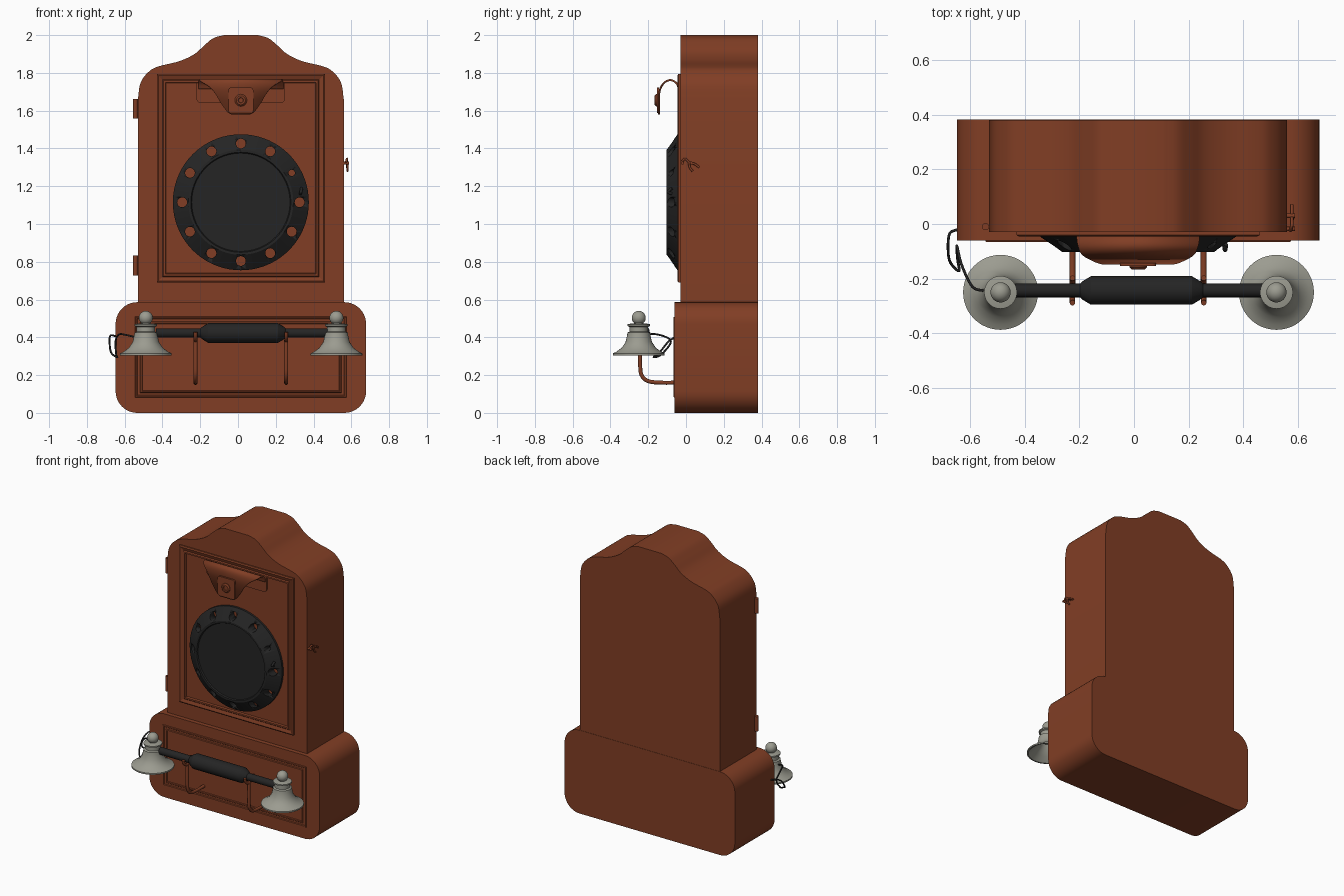
import bpy, bmesh, math
from mathutils import Matrix, Vector

if "Cube" in bpy.data.objects:
    bpy.data.objects.remove(bpy.data.objects["Cube"], do_unlink=True)

CX = 0.015  # centre line of the cabinet


def material(name, rgb):
    m = bpy.data.materials.new(name)
    m.use_nodes = True
    m.diffuse_color = (*rgb, 1)
    m.node_tree.nodes["Principled BSDF"].inputs["Base Color"].default_value = (*rgb, 1)
    return m


WOOD = material("reddish brown wood", (0.22, 0.048, 0.018))
BLACK = material("soft black", (0.018, 0.018, 0.018))
METAL = material("warm grey metal", (0.33, 0.33, 0.28))


def finish(name, bm, mat, angle=30):
    bmesh.ops.recalc_face_normals(bm, faces=bm.faces)
    me = bpy.data.meshes.new(name)
    bm.to_mesh(me)
    bm.free()
    ob = bpy.data.objects.new(name, me)
    bpy.context.collection.objects.link(ob)
    me.materials.append(mat)
    bpy.ops.object.select_all(action="DESELECT")
    ob.select_set(True)
    bpy.context.view_layer.objects.active = ob
    bpy.ops.object.shade_smooth_by_angle(angle=math.radians(angle))
    return ob


def smooth_path(points, steps=6):
    """Catmull-Rom curve through points of any dimension."""
    p = [Vector(q) for q in points]
    p = [2 * p[0] - p[1]] + p + [2 * p[-1] - p[-2]]
    out = []
    for a, b, c, d in zip(p, p[1:], p[2:], p[3:]):
        for i in range(steps):
            t = i / steps
            out.append(0.5 * (2 * b + (c - a) * t + (2 * a - 5 * b + 4 * c - d) * t ** 2
                              + (3 * b - a - 3 * c + d) * t ** 3))
    return out + [p[-2]]


def prism(name, outline, y0, y1, mat):
    """Extrude an x-z outline along y."""
    bm = bmesh.new()
    face = bm.faces.new([bm.verts.new((x, y0, z)) for x, z in outline])
    ext = bmesh.ops.extrude_face_region(bm, geom=[face])["geom"]
    bmesh.ops.translate(bm, vec=(0, y1 - y0, 0),
                        verts=[v for v in ext if isinstance(v, bmesh.types.BMVert)])
    return finish(name, bm, mat)


def rounded_rect(cx, cz, hw, hh, r, n=10):
    pts = []
    for k, (sx, sz) in enumerate([(1, 1), (-1, 1), (-1, -1), (1, -1)]):
        for i in range(n + 1):
            a = math.pi / 2 * (k + i / n)
            pts.append((cx + sx * (hw - r) + r * math.cos(a),
                        cz + sz * (hh - r) + r * math.sin(a)))
    return pts


def lathe(name, profile, loc, mat, front=False, steps=48):
    """Spin (radius, height) pairs; front turns the axis towards -y."""
    bm = bmesh.new()
    vs = [bm.verts.new((r, 0, h)) for r, h in profile]
    es = [bm.edges.new(pair) for pair in zip(vs, vs[1:])]
    bmesh.ops.spin(bm, geom=vs + es, axis=(0, 0, 1), cent=(0, 0, 0),
                   angle=2 * math.pi, steps=steps)
    bmesh.ops.remove_doubles(bm, verts=bm.verts, dist=1e-5)
    turn = Matrix.Rotation(math.pi / 2, 4, "X") if front else Matrix()
    bm.transform(Matrix.Translation(loc) @ turn)
    return finish(name, bm, mat)


def pipe(name, points, radius, mat, smooth=True):
    cu = bpy.data.curves.new(name, "CURVE")
    cu.dimensions = "3D"
    cu.bevel_depth = radius
    cu.bevel_resolution = 3
    cu.use_fill_caps = True
    pts = smooth_path(points) if smooth else points
    sp = cu.splines.new("POLY")
    sp.points.add(len(pts) - 1)
    for q, p in zip(sp.points, pts):
        q.co = (*p, 1)
    sp.use_smooth = True
    cu.materials.append(mat)
    ob = bpy.data.objects.new(name, cu)
    bpy.context.collection.objects.link(ob)
    return ob


def moulding(name, hw, z0, z1, profile, mat):
    """Rectangular frame; profile is (inset, y) pairs from outside to inside."""
    bm = bmesh.new()
    rings = [[bm.verts.new((CX + sx * (hw - d), y, z)) for sx, z in
              ((-1, z0 + d), (1, z0 + d), (1, z1 - d), (-1, z1 - d))] for d, y in profile]
    for a, b in zip(rings, rings[1:]):
        for i in range(4):
            j = (i + 1) % 4
            bm.faces.new((a[i], a[j], b[j], b[i]))
    return finish(name, bm, mat, 10)


# Cabinet: tall case with a crested top, and a wider rounded base
crest = [(0.545, 1.66), (0.53, 1.75), (0.483, 1.81), (0.43, 1.836), (0.325, 1.862),
         (0.245, 1.90), (0.192, 1.947), (0.145, 1.984), (0.09, 2.0)]
half = [(0.545, 0.5)] + [tuple(p) for p in smooth_path(crest, 5)]
prism("upper_case", [(CX + x, z) for x, z in half] + [(CX - x, z) for x, z in reversed(half)],
      -0.03, 0.38, WOOD)
prism("base_box", rounded_rect(CX, 0.293, 0.663, 0.293, 0.115), -0.06, 0.382, WOOD)

# Raised frames on the door and the base
moulding("door_frame", 0.445, 0.69, 1.795,
         [(0, -0.028), (0, -0.04), (0.008, -0.045), (0.03, -0.037), (0.036, -0.044),
          (0.046, -0.044), (0.05, -0.028)], WOOD)
moulding("base_frame", 0.56, 0.08, 0.51,
         [(0, -0.058), (0.004, -0.066), (0.01, -0.066), (0.014, -0.061), (0.026, -0.061),
          (0.03, -0.066), (0.036, -0.066), (0.04, -0.058)], WOOD)

# Dial with a ring of finger holes cut through the sloping rim
DZ = 1.115
dial = lathe("dial", [(0, 0.029), (0.36, 0.029), (0.36, 0.045), (0.278, 0.102), (0.265, 0.102),
                      (0.26, 0.094), (0, 0.094)], (CX, 0, DZ), BLACK, True, 72)
bm = bmesh.new()
for i in range(12):
    a = i * math.pi / 6
    r = 0.017 if i == 1 else 0.026
    spot = Vector((CX + 0.311 * math.cos(a), -0.07, DZ + 0.311 * math.sin(a)))
    bmesh.ops.create_cone(bm, cap_ends=True, segments=20, radius1=r, radius2=r, depth=0.2,
                          matrix=Matrix.Translation(spot) @ Matrix.Rotation(math.pi / 2, 4, "X"))
cutter = finish("hole_cutter", bm, BLACK)
cutter.hide_render = True
mod = dial.modifiers.new("holes", "BOOLEAN")
mod.operation = "DIFFERENCE"
mod.solver = "EXACT"
mod.object = cutter
bpy.context.view_layer.objects.active = dial
bpy.ops.object.modifier_apply(modifier="holes")
bpy.data.objects.remove(cutter, do_unlink=True)
pipe("finger_stop", [(CX + 0.315, -0.075, 1.16), (CX + 0.318, -0.095, 1.17),
                     (CX + 0.322, -0.075, 1.19)], 0.008, BLACK)

# Curled mouthpiece bracket: a sheet following (y, z, half width)
prism("bracket_plate", rounded_rect(CX, 1.702, 0.235, 0.062, 0.025, 5), -0.038, -0.028, WOOD)
sheet = [(-0.038, 1.715, 0.225), (-0.05, 1.745, 0.225), (-0.08, 1.762, 0.22),
         (-0.11, 1.752, 0.205), (-0.132, 1.725, 0.165), (-0.142, 1.69, 0.135),
         (-0.143, 1.65, 0.112), (-0.143, 1.61, 0.085), (-0.143, 1.59, 0.068),
         (-0.143, 1.58, 0.05)]
bm = bmesh.new()
rows = [[bm.verts.new((CX + s * w, y, z)) for s in (-1, 1)] for y, z, w in smooth_path(sheet, 4)]
for a, b in zip(rows, rows[1:]):
    bm.faces.new((a[0], a[1], b[1], b[0]))
bracket = finish("mouthpiece_bracket", bm, WOOD)
solid = bracket.modifiers.new("thickness", "SOLIDIFY")
solid.thickness = 0.01
solid.offset = 0
prism("mouthpiece_plate", rounded_rect(CX, 1.655, 0.066, 0.068, 0.015, 4), -0.154, -0.142, WOOD)
lathe("mouthpiece_button", [(0, 0.15), (0.032, 0.15), (0.032, 0.158), (0.024, 0.166),
                            (0.014, 0.166), (0.012, 0.162), (0, 0.162)],
      (CX, 0, 1.655), WOOD, True, 32)

# Handset bar with its thick faceted grip
HY, HZ = -0.243, 0.423
bar = lathe("handset_bar", [(0, -0.46), (0.025, -0.46), (0.025, -0.225), (0.034, -0.215),
                            (0.052, -0.185), (0.052, 0.185), (0.034, 0.215), (0.025, 0.225),
                            (0.025, 0.46), (0, 0.46)], (0, 0, 0), BLACK, steps=16)
bar.data.transform(Matrix.Translation((CX + 0.012, HY, HZ)) @ Matrix.Rotation(math.pi / 2, 4, "Y"))

# Hollow bells with a collar and ball on top
ball = [(0.037 * math.cos(a), 0.503 + 0.037 * math.sin(a))
        for a in (math.radians(-50 + 14 * i) for i in range(10))]
bell_profile = [(0, 0.40), (0.04, 0.395), (0.06, 0.365), (0.09, 0.335), (0.128, 0.305),
                (0.137, 0.305), (0.137, 0.315), (0.118, 0.324), (0.09, 0.345), (0.07, 0.375),
                (0.062, 0.41), (0.06, 0.425), (0.049, 0.43), (0.049, 0.455), (0.06, 0.46),
                (0.06, 0.469), (0.035, 0.474)] + ball + [(0, 0.54)]
for side, x in (("right", -0.488), ("left", 0.521)):
    lathe(side + "_bell", bell_profile, (x, -0.25, 0), METAL)

# Cradle hooks: a bent arm and a fork under the bar
for side, x in (("right", -0.225), ("left", 0.255)):
    pipe(side + "_cradle_arm", [(x, -0.05, 0.16), (x, -0.13, 0.16), (x, -0.2, 0.168),
                                (x, -0.235, 0.2), (x, -0.243, 0.26), (x, HY, 0.385)], 0.011, WOOD)
    fork = [(x, HY + 0.045 * math.cos(a), HZ + 0.005 + 0.045 * math.sin(a))
            for a in (math.pi * (1 + i / 12) for i in range(13))]
    pipe(side + "_cradle_fork", fork, 0.01, WOOD, False)

# Looping cord from the right bell to the side of the base
pipe("cord", [(-0.54, -0.245, 0.40), (-0.59, -0.23, 0.412), (-0.63, -0.15, 0.415),
              (-0.648, -0.08, 0.38), (-0.645, -0.13, 0.31), (-0.64, -0.172, 0.295),
              (-0.672, -0.14, 0.32), (-0.68, -0.09, 0.38), (-0.674, -0.035, 0.41),
              (-0.645, -0.02, 0.405)], 0.005, BLACK)

# Hinges on one side of the door
for name, z in (("upper_hinge", 1.61), ("lower_hinge", 0.78)):
    lathe(name, [(0, -0.052), (0.013, -0.052), (0.013, 0.052), (0, 0.052)],
          (CX - 0.558, -0.01, z), WOOD, steps=16)

# Small hook latch on the other side
pipe("latch_hook", [(0.572, -0.025, 1.325), (0.577, -0.005, 1.345), (0.577, 0.02, 1.325),
                    (0.577, 0.045, 1.318), (0.577, 0.07, 1.3)], 0.006, WOOD)
pipe("latch_tail", [(0.577, 0.015, 1.33), (0.58, 0.02, 1.3), (0.58, 0.035, 1.28)], 0.006, WOOD)
for y in (-0.018, 0.03):
    pipe("latch_pin", [(0.55, y, 1.322), (0.588, y, 1.322)], 0.008, WOOD, False)
